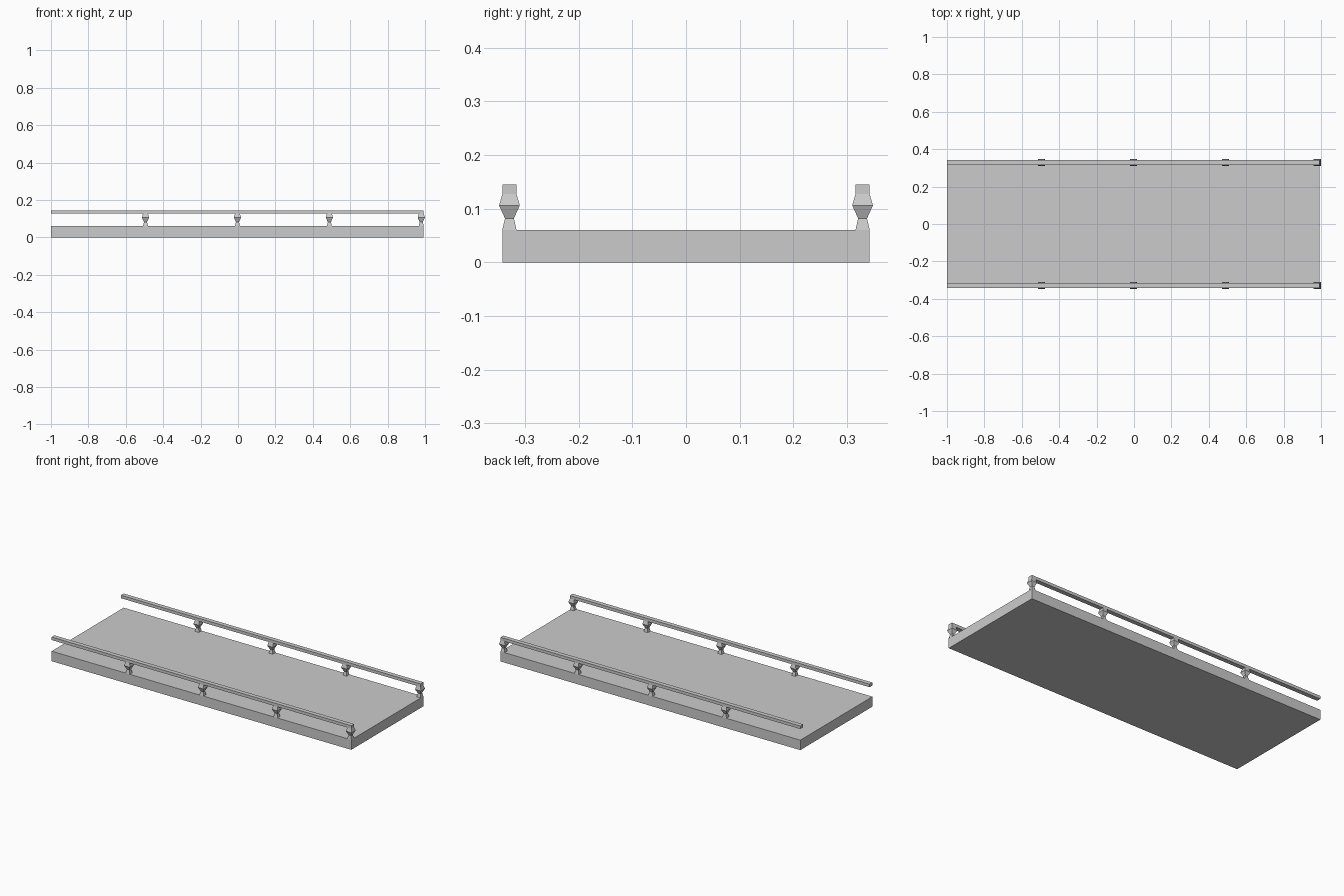
import bpy, bmesh

if "Cube" in bpy.data.objects:
    bpy.data.objects.remove(bpy.data.objects["Cube"])

DECK_X = (-1.0, 0.993)
SIDE_Y = 0.329          # centre line of each railing
HALF = 0.0133           # half width of rail and baluster foot


def finish(name, bm):
    bmesh.ops.recalc_face_normals(bm, faces=bm.faces)
    mesh = bpy.data.meshes.new(name)
    bm.to_mesh(mesh)
    bm.free()
    obj = bpy.data.objects.new(name, mesh)
    bpy.context.collection.objects.link(obj)
    return obj


def square_lathe(name, x, y, rings):
    """Stack square rings given as (half_x, half_y, z) and skin them."""
    bm = bmesh.new()
    loops = []
    for hx, hy, z in rings:
        loops.append([bm.verts.new((x + sx * hx, y + sy * hy, z))
                      for sx, sy in ((-1, -1), (1, -1), (1, 1), (-1, 1))])
    for low, high in zip(loops, loops[1:]):
        for i in range(4):
            j = (i + 1) % 4
            bm.faces.new((low[i], low[j], high[j], high[i]))
    bm.faces.new(loops[0][::-1])
    bm.faces.new(loops[-1])
    return finish(name, bm)


mid_x = sum(DECK_X) / 2
half_x = (DECK_X[1] - DECK_X[0]) / 2

# Deck slab
square_lathe("deck", mid_x, 0, [(half_x, SIDE_Y + HALF, 0), (half_x, SIDE_Y + HALF, 0.06)])

# Flared square baluster profile: half width, height
profile = [(HALF, 0.06), (0.0083, 0.082), (0.0193, 0.106), (HALF, 0.127)]

for side, label in ((-1, "front"), (1, "back")):
    y = side * SIDE_Y
    # Handrail
    square_lathe(f"{label}_rail", mid_x, y,
                 [(half_x, HALF, 0.127), (half_x, HALF, 0.145)])
    # Balusters, with the last one flush to the right end
    for i in range(4):
        square_lathe(f"{label}_baluster_{i + 1}", 0.98 - 0.4915 * i, y,
                     [(w, w, z) for w, z in profile])
